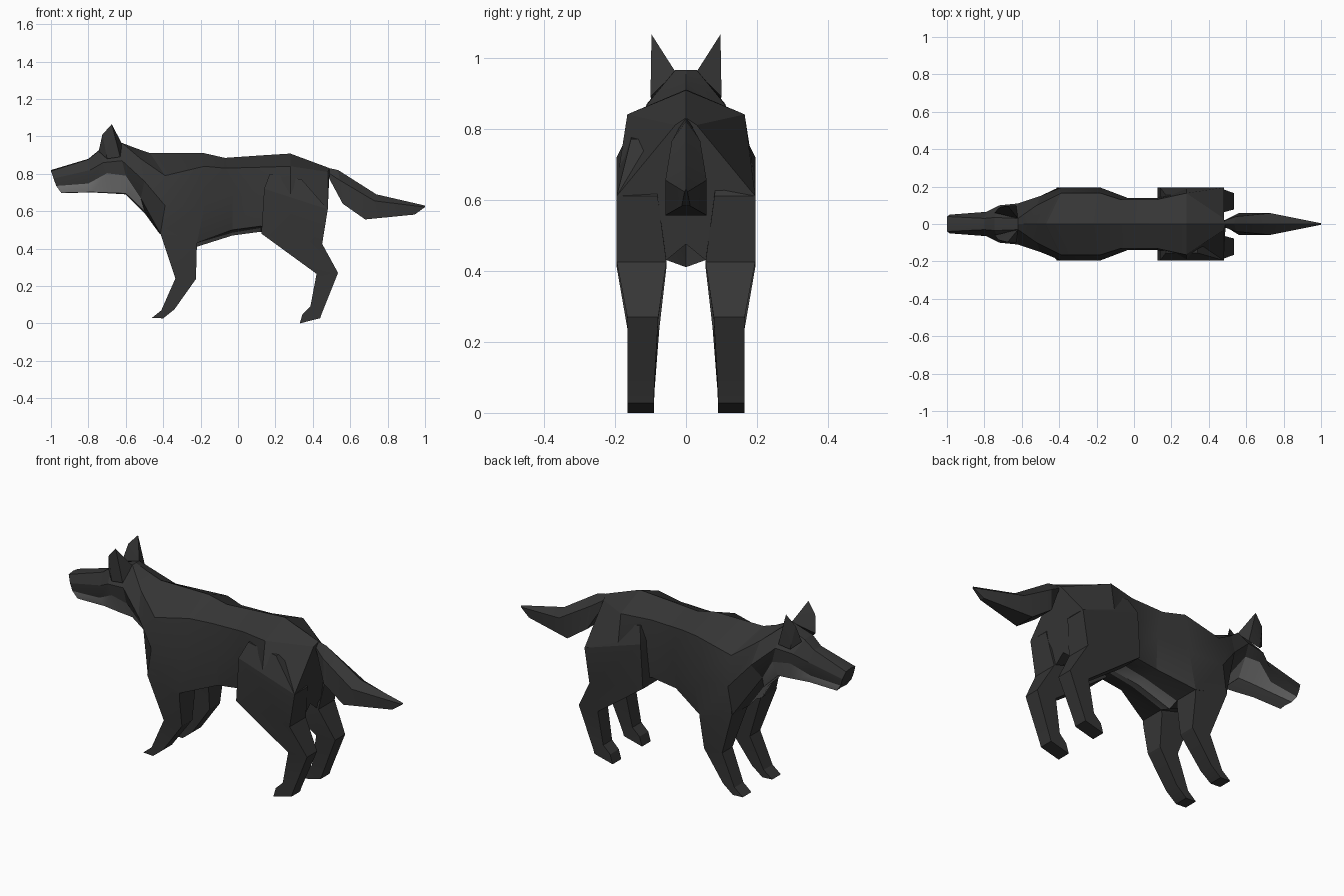
import bpy, bmesh, math

if "Cube" in bpy.data.objects:
    bpy.data.objects.remove(bpy.data.objects["Cube"])


def material(name, value):
    m = bpy.data.materials.new(name)
    m.diffuse_color = (value, value, value, 1)
    m.use_nodes = True
    m.node_tree.nodes["Principled BSDF"].inputs["Base Color"].default_value = m.diffuse_color
    return m


FUR = material("dark fur", 0.036)
PALE = material("pale fur", 0.21)


def finish(bm, name):
    bmesh.ops.recalc_face_normals(bm, faces=bm.faces)
    me = bpy.data.meshes.new(name)
    bm.to_mesh(me)
    bm.free()
    me.materials.append(FUR)
    me.materials.append(PALE)
    ob = bpy.data.objects.new(name, me)
    bpy.context.collection.objects.link(ob)
    bpy.ops.object.select_all(action='DESELECT')
    ob.select_set(True)
    bpy.context.view_layer.objects.active = ob
    bpy.ops.object.shade_smooth_by_angle(angle=math.radians(20))
    return ob


def loft(name, rings, pale=lambda ring, seg: False):
    """Skin closed rings of equal length and cap both ends."""
    bm = bmesh.new()
    vs = [[bm.verts.new(p) for p in r] for r in rings]
    n = len(vs[0])
    for i in range(len(vs) - 1):
        for j in range(n):
            k = (j + 1) % n
            f = bm.faces.new((vs[i][j], vs[i][k], vs[i + 1][k], vs[i + 1][j]))
            f.material_index = int(pale(i, j))
    bm.faces.new(vs[0])
    bm.faces.new(vs[-1][::-1])
    return finish(bm, name)


def whole(half):
    """Complete a half ring by mirroring every point that is off centre."""
    return half + [(x, -y, z) for x, y, z in reversed(half) if y > 0]


def body_ring(top, ridge, side, low, edge, bottom):
    return whole([(top[0], 0, top[1]), ridge, side, low, edge, (bottom[0], 0, bottom[1])])


# segments next to the bottom centre, counted from the ring's top
UNDER, JAW = (4, 5), (3, 4, 5, 6)

nape = body_ring((-.62, .965), (-.62, .03, .965), (-.62, .11, .87),
                 (-.6, .11, .79), (-.6, .06, .695), (-.6, .69))

# head: muzzle tip, brow, cheeks, nape
head = [
    body_ring((-1, .82), (-1, .04, .815), (-.985, .05, .775), (-.972, .048, .735),
              (-.945, .042, .698), (-.94, .697)),
    body_ring((-.8, .88), (-.8, .03, .877), (-.79, .065, .82), (-.8, .06, .748),
              (-.78, .045, .702), (-.78, .7)),
    body_ring((-.745, .925), (-.745, .035, .922), (-.72, .1, .86), (-.7, .097, .803),
              (-.68, .055, .698), (-.68, .695)),
    nape]
loft("head", head, lambda i, j: j in JAW)

# torso: neck, chest, ribs, waist, loin, hips, rump
torso = [
    nape,
    body_ring((-.55, .938), (-.52, .1, .88), (-.5, .15, .76), (-.52, .08, .67),
              (-.5, .04, .6), (-.5, .59)),
    body_ring((-.47, .91), (-.39, .165, .79), (-.39, .195, .63), (-.415, .19, .48),
              (-.42, .055, .48), (-.43, .5)),
    body_ring((-.18, .91), (-.18, .165, .84), (-.18, .195, .62), (-.22, .195, .43),
              (-.22, .055, .43), (-.22, .41)),
    body_ring((-.07, .885), (-.07, .13, .83), (-.03, .138, .68), (-.03, .13, .5),
              (-.03, .05, .485), (-.03, .47)),
    body_ring((.12, .898), (.12, .13, .835), (.12, .138, .68), (.12, .13, .52),
              (.12, .05, .51), (.12, .49)),
    body_ring((.28, .908), (.28, .165, .84), (.28, .19, .68), (.28, .18, .48),
              (.28, .05, .49), (.28, .485)),
    body_ring((.49, .83), (.48, .03, .81), (.48, .195, .61), (.45, .19, .43),
              (.44, .055, .43), (.44, .475))]
loft("torso", torso, lambda i, j: (i == 0 and j in JAW) or (i in (1, 3, 4) and j in UNDER))


# legs: each level gives front (x, z), back (x, z), outer y, inner y
def legs(name, levels):
    for label, s in (("left", -1), ("right", 1)):
        loft(f"{label}_{name}", [
            [(fx, s * o, fz), (bx, s * o, bz), (bx, s * i, bz), (fx, s * i, fz)]
            for (fx, fz), (bx, bz), o, i in levels])


legs("front_leg", [
    ((-.40, .56), (-.21, .56), .185, .1),
    ((-.415, .48), (-.22, .41), .195, .055),
    ((-.335, .24), (-.225, .237), .165, .075),
    ((-.41, .07), (-.34, .075), .165, .088),
    ((-.46, .03), (-.40, .027), .165, .09)])
legs("hind_leg", [
    ((.17, .80), (.34, .77), .155, .1),
    ((.14, .72), (.48, .61), .195, .08),
    ((.125, .48), (.45, .425), .195, .055),
    ((.42, .265), (.535, .27), .165, .078),
    ((.387, .09), (.467, .10), .165, .088),
    ((.345, .05), (.447, .05), .165, .09),
    ((.33, 0), (.44, .028), .165, .09)])

# tail: root, swell, middle, tip
loft("tail", [whole(r) for r in (
    [(.465, 0, .835), (.475, .015, .81), (.49, .015, .77)],
    [(.535, 0, .82), (.545, .04, .765), (.56, .058, .64)],
    [(.74, 0, .69), (.73, .058, .655), (.68, .058, .556)],
    [(1, 0, .63), (1, .004, .622), (.945, .012, .582)])])

# ears
for label, s in (("left", -1), ("right", 1)):
    bm = bmesh.new()
    for x, y, z in ((-.745, .06, .92), (-.70, .097, .88), (-.63, .1, .89), (-.62, .03, .96),
                    (-.725, .085, 1.01), (-.675, .097, 1.065)):
        bm.verts.new((x, s * y, z))
    bmesh.ops.convex_hull(bm, input=bm.verts)
    finish(bm, f"{label}_ear")
